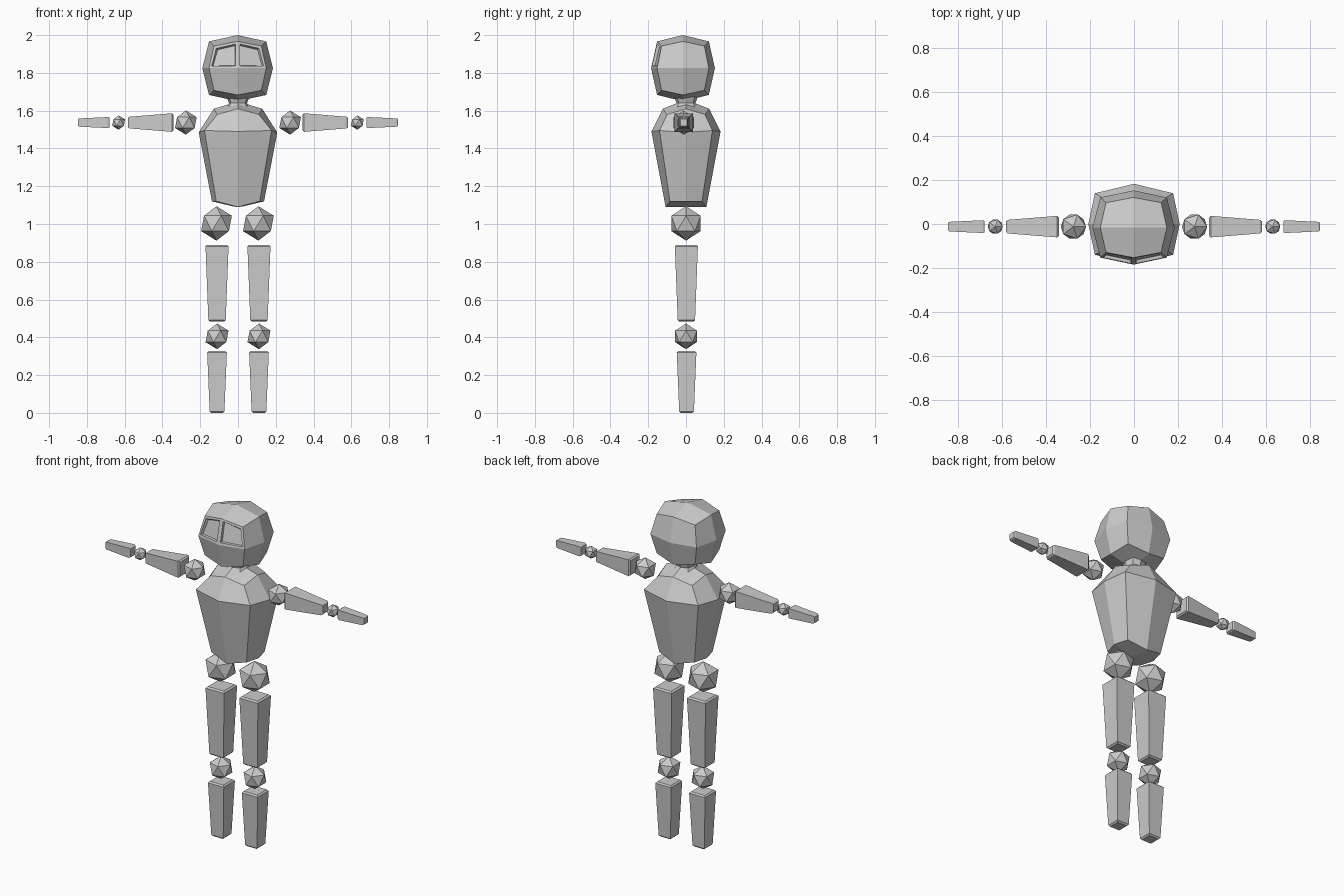
import bpy, bmesh
from mathutils import Matrix, Vector

cube = bpy.data.objects.get("Cube")
if cube:
    bpy.data.objects.remove(cube, do_unlink=True)

grey = bpy.data.materials.new("plain_grey")
grey.use_nodes = True
GREY = (0.6, 0.6, 0.6, 1)
grey.diffuse_color = GREY
grey.node_tree.nodes["Principled BSDF"].inputs["Base Color"].default_value = GREY


def finish(name, bm):
    """Turn a bmesh into a flat-shaded grey object."""
    bmesh.ops.recalc_face_normals(bm, faces=bm.faces)
    mesh = bpy.data.meshes.new(name)
    bm.to_mesh(mesh)
    bm.free()
    mesh.materials.append(grey)
    obj = bpy.data.objects.new(name, mesh)
    bpy.context.collection.objects.link(obj)
    return obj


def loft(bm, rings):
    """Skin a stack of equal rings and cap both ends."""
    loops = [[bm.verts.new(p) for p in ring] for ring in rings]
    n = len(loops[0])
    for low, high in zip(loops, loops[1:]):
        for i in range(n):
            j = (i + 1) % n
            bm.faces.new((low[i], low[j], high[j], high[i]))
    bm.faces.new(loops[0][::-1])
    bm.faces.new(loops[-1])


def ball(name, centre, radius):
    bm = bmesh.new()
    bmesh.ops.create_icosphere(bm, subdivisions=1, radius=radius,
                               matrix=Matrix.Translation(centre))
    finish(name, bm)


def limb(name, start, end, wide, narrow):
    """Tapered square bar with chamfered ends."""
    start, end = Vector(start), Vector(end)
    axis = (end - start).normalized()
    side = Vector((0, 1, 0))
    up = axis.cross(side)
    lip = axis * 0.008
    stations = [(start, wide * 0.85), (start + lip, wide),
                (end - lip, narrow), (end, narrow * 0.8)]
    rings = [[p + (side * u + up * v) * h
              for u, v in ((1, 1), (-1, 1), (-1, -1), (1, -1))]
             for p, h in stations]
    bm = bmesh.new()
    loft(bm, rings)
    finish(name, bm)


# Head: rounded cube of 24 quads, with two recessed eyes
bm = bmesh.new()
bmesh.ops.create_cube(bm, size=2)
bmesh.ops.subdivide_edges(bm, edges=bm.edges[:], cuts=1, use_grid_fill=True)
for v in bm.verts:
    on_axes = sum(abs(c) > 0.5 for c in v.co)
    pull = {1: 1.0, 2: 0.81, 3: 0.67}[on_axes]
    v.co = Vector((v.co.x * 0.187, v.co.y * 0.169, v.co.z * 0.175)) * pull
    v.co += Vector((-0.002, -0.016, 1.825))
bm.normal_update()
eyes = [f for f in bm.faces
        if f.normal.y < -0.7 and f.calc_center_median().z > 1.825]
bmesh.ops.inset_individual(bm, faces=eyes, thickness=0.018)
bmesh.ops.inset_individual(bm, faces=eyes, thickness=0.007, depth=-0.014)
finish("head", bm)


# Torso and neck: eight-sided rings (half width, half depth, corner x, corner y,
# front height, side height, corner height)
def octagon(a, b, c, d, zf, zs, zc):
    return [(a, 0, zs), (c, d, zc), (0, b, zf), (-c, d, zc),
            (-a, 0, zs), (-c, -d, zc), (0, -b, zf), (c, -d, zc)]


bm = bmesh.new()
loft(bm, [
    octagon(0.02, 0.02, 0.015, 0.015, 1.09, 1.092, 1.092),
    octagon(0.138, 0.108, 0.115, 0.085, 1.09, 1.12, 1.12),
    octagon(0.208, 0.183, 0.178, 0.14, 1.49, 1.485, 1.495),
    octagon(0.128, 0.123, 0.11, 0.1, 1.61, 1.61, 1.58),
    octagon(0.055, 0.06, 0.045, 0.045, 1.635, 1.632, 1.62),
    octagon(0.048, 0.05, 0.038, 0.038, 1.64, 1.64, 1.64),
    octagon(0.062, 0.062, 0.045, 0.045, 1.675, 1.675, 1.675),
])
finish("torso", bm)

# Arms and legs, the same on both sides
for label, s in (("left", 1), ("right", -1)):
    y, z = -0.012, 1.537
    ball(label + "_shoulder", (s * 0.276, y, z), 0.064)
    limb(label + "_upper_arm", (s * 0.342, y, z), (s * 0.582, y, z), 0.049, 0.031)
    ball(label + "_elbow", (s * 0.632, y, z), 0.038)
    limb(label + "_forearm", (s * 0.68, y, z), (s * 0.848, y, z), 0.029, 0.022)

    x = s * 0.111
    ball(label + "_hip", (x - 0.003, 0, 1.003), 0.091)
    limb(label + "_thigh", (x, 0.002, 0.89), (x, 0.002, 0.483), 0.061, 0.046)
    ball(label + "_knee", (x, 0, 0.405), 0.068)
    limb(label + "_shin", (x, 0.003, 0.327), (x, 0.003, 0), 0.052, 0.039)
